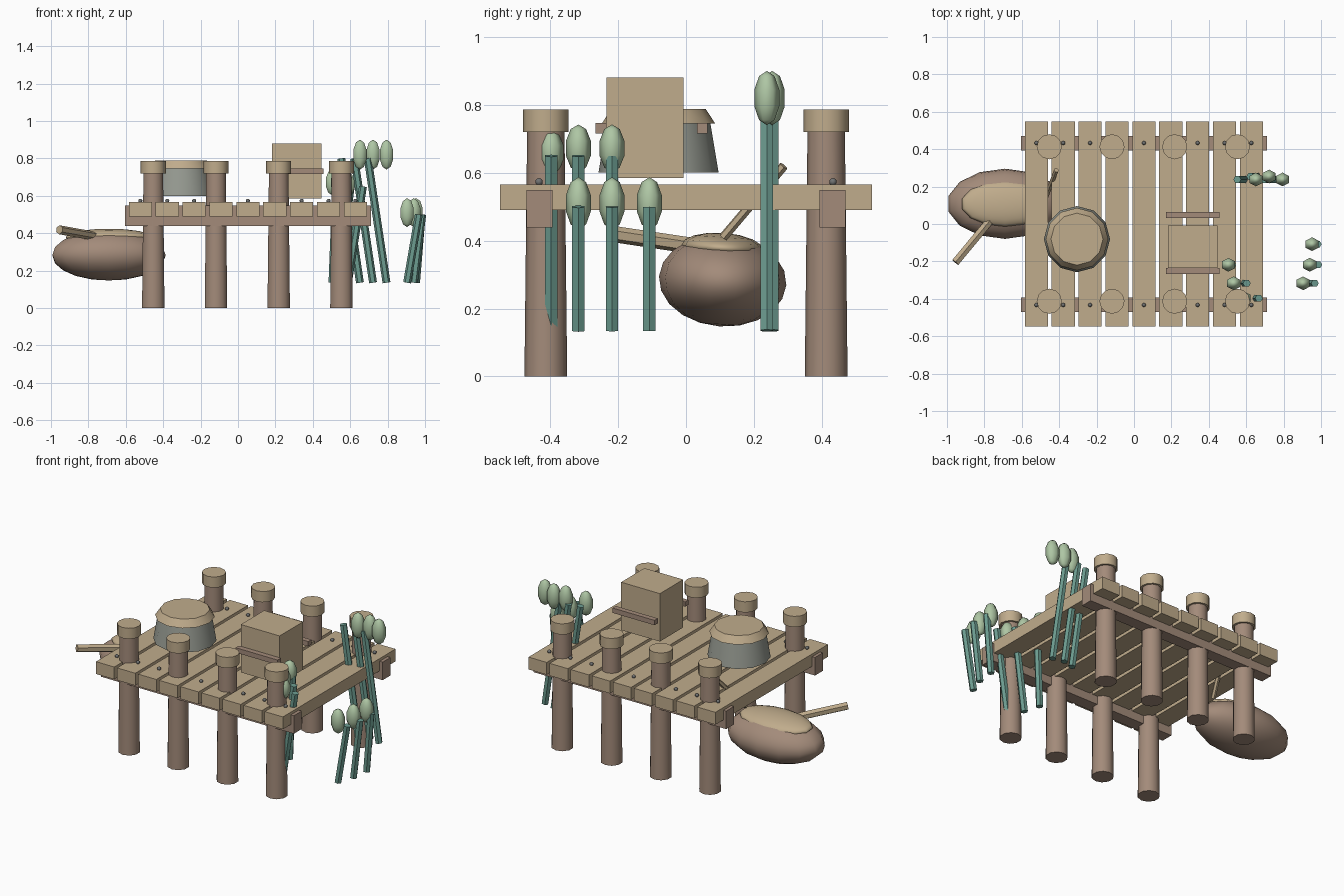
import bpy, math
from mathutils import Vector

if "Cube" in bpy.data.objects:
    bpy.data.objects.remove(bpy.data.objects["Cube"])


def material(name, r, g, b):
    """Flat colour from sRGB 0-255 values."""
    m = bpy.data.materials.new(name)
    m.diffuse_color = [((c / 255 + 0.055) / 1.055) ** 2.4 for c in (r, g, b)] + [1]
    m.use_nodes = True
    m.node_tree.nodes["Principled BSDF"].inputs["Base Color"].default_value = m.diffuse_color
    return m


TAN = material("pale_wood", 192, 172, 140)
BROWN = material("brown_wood", 163, 139, 122)
GREY = material("weathered_grey", 152, 156, 147)
NAIL = material("nail_metal", 112, 114, 114)
STEM = material("reed_green", 108, 156, 144)
HEAD = material("reed_head_green", 174, 198, 164)


def finish(name, mat, smooth=None):
    o = bpy.context.object
    o.name = name
    o.data.materials.append(mat)
    if smooth:
        bpy.ops.object.shade_smooth_by_angle(angle=math.radians(smooth))
    return o


def box(name, mat, x0, x1, y0, y1, z0, z1):
    bpy.ops.mesh.primitive_cube_add(size=1, location=((x0 + x1) / 2, (y0 + y1) / 2, (z0 + z1) / 2))
    bpy.context.object.scale = (x1 - x0, y1 - y0, z1 - z0)
    return finish(name, mat)


def cone(name, mat, x, y, z0, z1, r0, r1, sides):
    bpy.ops.mesh.primitive_cone_add(vertices=sides, radius1=r0, radius2=r1, depth=z1 - z0,
                                    location=(x, y, (z0 + z1) / 2))
    return finish(name, mat, 40)


def rod(name, mat, a, b, r, sides=6):
    a, b = Vector(a), Vector(b)
    bpy.ops.mesh.primitive_cylinder_add(vertices=sides, radius=r, depth=(b - a).length, location=(a + b) / 2)
    bpy.context.object.rotation_euler = (b - a).to_track_quat('Z', 'Y').to_euler()
    return finish(name, mat)


def ball(name, mat, loc, size, seg, rings, tilt=0):
    bpy.ops.mesh.primitive_uv_sphere_add(segments=seg, ring_count=rings, radius=1, location=loc)
    bpy.context.object.scale = size
    bpy.context.object.rotation_euler = (tilt, 0, 0)
    return finish(name, mat, 65)


# Deck planks with a nail at each end
for i in range(9):
    x = -0.522 + i * 0.1437
    box("plank", TAN, x - 0.062, x + 0.062, -0.548, 0.548, 0.49, 0.566)
    for y in (-0.433, 0.433):
        ball("nail", NAIL, (x, y, 0.573), (0.011, 0.011, 0.011), 8, 6)

# Support beams, posts and post caps
for s in (-1, 1):
    box("beam", BROWN, -0.603, 0.71, s * 0.432 - 0.038, s * 0.432 + 0.038, 0.438, 0.549)
    for i in range(4):
        x = -0.453 + i * 0.3353
        cone("post", BROWN, x, s * 0.413, 0, 0.73, 0.063, 0.055, 10)
        cone("post_cap", TAN, x, s * 0.413, 0.72, 0.786, 0.067, 0.067, 12)

# Tub with a chamfered lid
cone("tub", GREY, -0.305, -0.081, 0.60, 0.75, 0.177, 0.152, 12)
cone("tub_lid", TAN, -0.305, -0.081, 0.745, 0.788, 0.167, 0.139, 12)

# Crate with a slat in front and behind
box("crate", TAN, 0.183, 0.447, -0.234, -0.007, 0.585, 0.88)
for y in (-0.25, 0.048):
    box("crate_slat", BROWN, 0.17, 0.456, y - 0.016, y + 0.016, 0.716, 0.746)

# Small round boat, its cover and two oars
ball("boat_hull", BROWN, (-0.69, 0.108, 0.282), (0.31, 0.188, 0.135), 14, 10, math.radians(-4))
ball("boat_cover", TAN, (-0.69, 0.108, 0.378), (0.236, 0.122, 0.045), 14, 8, math.radians(-4))
rod("oar", TAN, (-0.76, 0.03, 0.383), (-0.955, -0.205, 0.418), 0.024)
rod("oar", TAN, (-0.484, 0.11, 0.41), (-0.415, 0.288, 0.62), 0.014)

# Reeds: x, y, stem bottom, stem top, sideways lean, head centre height, head radius, head half height
REEDS = [
    (0.652, 0.238, 0.135, 0.80, -0.100, 0.82, 0.043, 0.080),
    (0.722, 0.254, 0.135, 0.80, -0.100, 0.82, 0.043, 0.080),
    (0.794, 0.238, 0.135, 0.80, -0.100, 0.82, 0.043, 0.080),
    (0.952, -0.108, 0.135, 0.50, 0.030, 0.51, 0.043, 0.077),
    (0.940, -0.218, 0.135, 0.50, 0.045, 0.51, 0.043, 0.077),
    (0.904, -0.317, 0.135, 0.50, 0.063, 0.51, 0.043, 0.077),
    (0.505, -0.218, 0.135, 0.65, 0.020, 0.672, 0.043, 0.070),
    (0.533, -0.317, 0.135, 0.65, 0.070, 0.672, 0.043, 0.070),
    (0.588, -0.397, 0.135, 0.65, 0.080, 0.660, 0.043, 0.065),
]
for x, y, z0, z1, lean, hz, r, h in REEDS:
    rod("reed_stem", STEM, (x, y, z0), (x + lean, y, z1), 0.021)
    ball("reed_head", HEAD, (x, y, hz), (r, r * 0.9, h), 6, 5)
